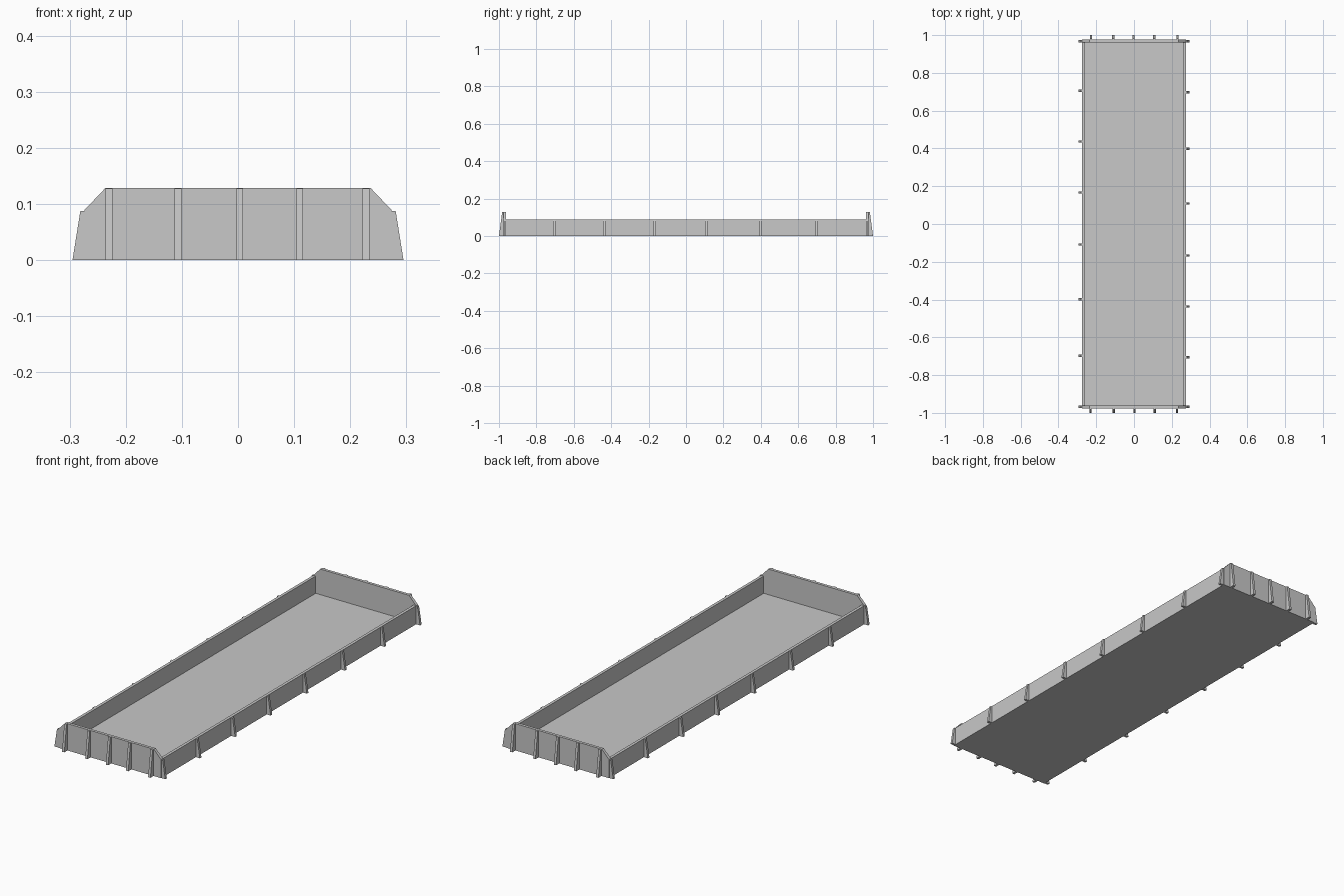
import bpy
import bmesh
from mathutils import Matrix, Vector

cube = bpy.data.objects.get("Cube")
if cube:
    bpy.data.objects.remove(cube, do_unlink=True)

grey = bpy.data.materials.new("light_grey")
grey.use_nodes = True
colour = (0.58, 0.58, 0.58, 1)
grey.diffuse_color = colour
grey.node_tree.nodes["Principled BSDF"].inputs["Base Color"].default_value = colour

HALF_X, HALF_Y = 0.274, 0.976   # outer wall faces
WALL = 0.014
SIDE_H, END_H = 0.089, 0.129


def prism(name, profile, depth, to_world):
    """Extrude a 2D profile symmetrically; to_world maps (u, v, w) to a point."""
    bm = bmesh.new()
    face = bm.faces.new([bm.verts.new(to_world(u, v, -depth / 2)) for u, v in profile])
    shift = Vector(to_world(0, 0, depth)) - Vector(to_world(0, 0, 0))
    out = bmesh.ops.extrude_face_region(bm, geom=[face])
    moved = [g for g in out["geom"] if isinstance(g, bmesh.types.BMVert)]
    bmesh.ops.translate(bm, verts=moved, vec=shift)
    bmesh.ops.recalc_face_normals(bm, faces=bm.faces)
    mesh = bpy.data.meshes.new(name)
    bm.to_mesh(mesh)
    bm.free()
    mesh.materials.append(grey)
    obj = bpy.data.objects.new(name, mesh)
    bpy.context.collection.objects.link(obj)
    return obj


def rect(x0, x1, z0, z1):
    return [(x0, z0), (x1, z0), (x1, z1), (x0, z1)]


def rib(foot, neck, start, height):
    """Tapered brace profile, wide at the foot."""
    return [(start, 0), (foot, 0), (neck, height), (start, height)]


def half_turn(obj):
    obj.data.transform(Matrix.Rotation(3.14159265, 4, 'Z'))


# Floor
inner_x, inner_y = HALF_X - WALL, HALF_Y - WALL
prism("floor", rect(-inner_x, inner_x, 0, 0.006), 2 * inner_y, lambda u, v, w: (u, w, v))

# The second side and end repeat the first by a half turn
for turned, side, end in ((False, "left", "front"), (True, "right", "back")):
    parts = []

    # Long wall
    parts.append(prism(side + "_wall", rect(inner_x, HALF_X, 0, SIDE_H),
                       2 * inner_y, lambda u, v, w: (u, w, v)))

    # Taller end wall with chamfered top corners
    panel = [(-HALF_X, 0), (HALF_X, 0), (HALF_X, SIDE_H), (0.236, END_H),
             (-0.236, END_H), (-HALF_X, SIDE_H)]
    parts.append(prism(end + "_wall", panel, WALL,
                       lambda u, v, w: (u, w - HALF_Y + WALL / 2, v)))

    # Braces along the long wall
    for i, y in enumerate((-0.968, -0.705, -0.437, -0.167, 0.108, 0.398, 0.698, 0.968)):
        parts.append(prism(f"{side}_brace_{i + 1}", rib(0.295, 0.281, HALF_X - 0.002, 0.0875),
                           0.012, lambda u, v, w: (u, w + y, v)))

    # Braces along the end wall
    for i, x in enumerate((-0.23, -0.107, 0.003, 0.11, 0.228)):
        parts.append(prism(f"{end}_brace_{i + 1}", rib(1.0, 0.983, HALF_Y - 0.002, END_H - 0.001),
                           0.012, lambda u, v, w: (w + x, -u, v)))

    if turned:
        for part in parts:
            half_turn(part)
